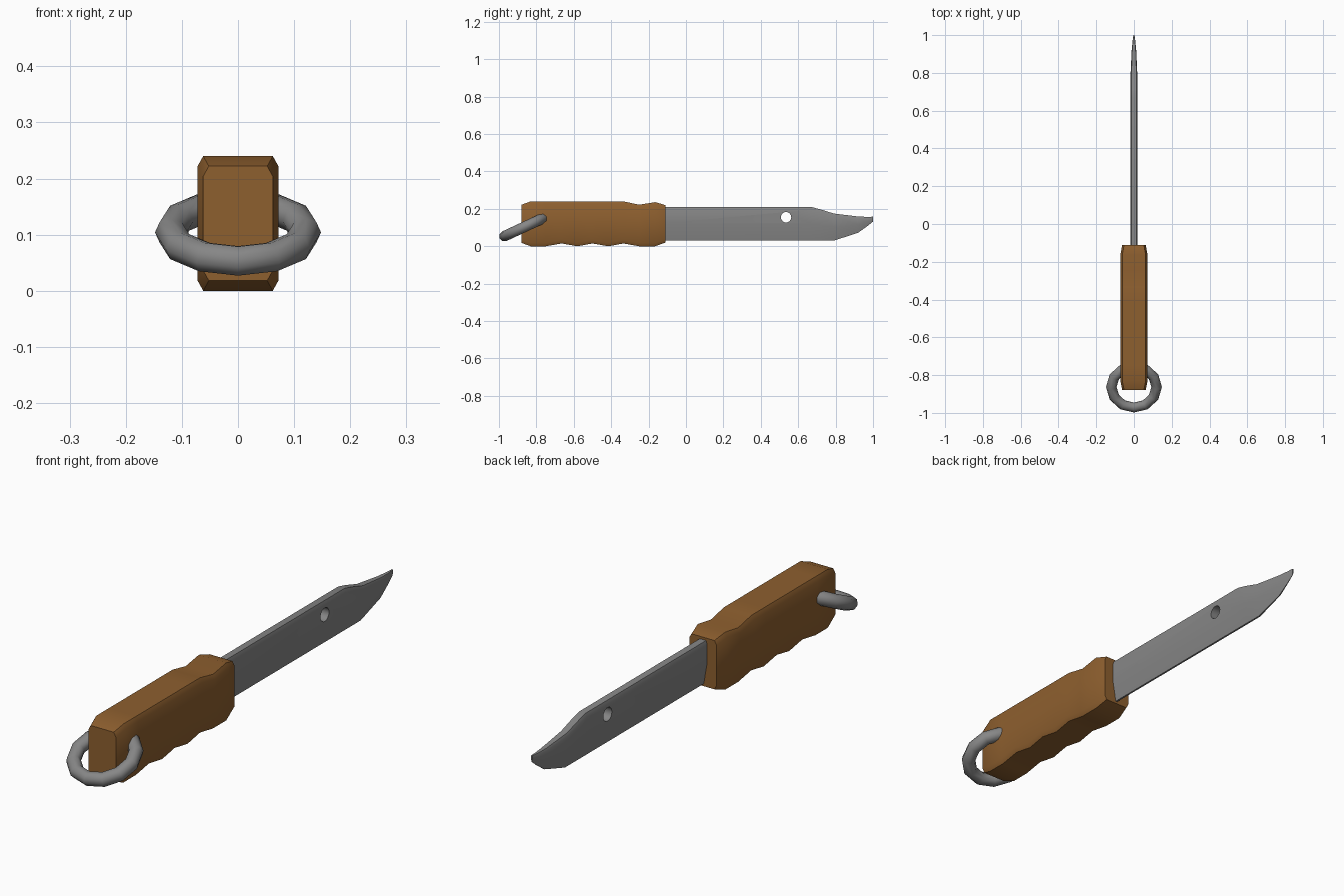
import bpy, bmesh, math

if "Cube" in bpy.data.objects:
    bpy.data.objects.remove(bpy.data.objects["Cube"])


def material(name, col):
    m = bpy.data.materials.new(name)
    m.diffuse_color = (*col, 1)
    m.use_nodes = True
    m.node_tree.nodes["Principled BSDF"].inputs["Base Color"].default_value = m.diffuse_color
    return m


wood = material("brown_wood", (0.27, 0.115, 0.028))
steel = material("grey_steel", (0.24, 0.24, 0.24))


def smooth(ob, angle):
    bpy.ops.object.select_all(action='DESELECT')
    ob.select_set(True)
    bpy.context.view_layer.objects.active = ob
    bpy.ops.object.shade_smooth_by_angle(angle=math.radians(angle))


def loft(name, sections, mat):
    """Skin closed cross-sections, each (y, [(x, z), ...]), along y."""
    bm = bmesh.new()
    rings = [[bm.verts.new((x, y, z)) for x, z in pts] for y, pts in sections]
    n = len(rings[0])
    for a, b in zip(rings, rings[1:]):
        for i in range(n):
            j = (i + 1) % n
            bm.faces.new((a[i], a[j], b[j], b[i]))
    bm.faces.new(rings[0])
    bm.faces.new(rings[-1])
    bmesh.ops.recalc_face_normals(bm, faces=bm.faces)
    me = bpy.data.meshes.new(name)
    bm.to_mesh(me)
    bm.free()
    ob = bpy.data.objects.new(name, me)
    bpy.context.collection.objects.link(ob)
    me.materials.append(mat)
    return ob


def mirrored(half):
    """Complete a right-hand half outline (top to bottom)."""
    return half + [(-x, z) for x, z in reversed(half)]


# Handle: (y, bottom z, top z, half width), with finger grooves below
handle_rows = [
    (-0.88, 0.018, 0.222, 0.062), (-0.83, 0, 0.24, 0.072),
    (-0.75, 0, 0.24, 0.072), (-0.665, 0.015, 0.24, 0.072),
    (-0.58, 0, 0.24, 0.072), (-0.5, 0.015, 0.24, 0.072),
    (-0.415, 0, 0.24, 0.072), (-0.335, 0.015, 0.24, 0.072),
    (-0.25, 0, 0.222, 0.072), (-0.165, 0, 0.236, 0.072),
    (-0.11, 0.02, 0.22, 0.062)]
handle = loft("handle", [
    (y, mirrored([(w - 0.01, t), (w, t - 0.018), (w, b + 0.018), (w - 0.01, b)]))
    for y, b, t, w in handle_rows], wood)
smooth(handle, 50)

# Blade: flat spine, tapering to a thin cutting edge and a clipped point
blade_rows = [
    (-0.15, 0.03, 0.21, 0.019), (0.67, 0.03, 0.21, 0.019),
    (0.72, 0.03, 0.197, 0.019), (0.79, 0.03, 0.175, 0.018),
    (0.92, 0.072, 0.159, 0.012), (0.97, 0.108, 0.157, 0.007),
    (1.0, 0.132, 0.158, 0.003)]
blade = loft("blade", [
    (y, mirrored([(w * 0.75, t), (w, t - 0.08 * (t - b)),
                  (w, b + 0.5 * (t - b)), (w * 0.2, b)]))
    for y, b, t, w in blade_rows], steel)

# Round hole through the blade
bpy.ops.mesh.primitive_cylinder_add(vertices=14, radius=0.028, depth=0.2,
                                    location=(0, 0.535, 0.155),
                                    rotation=(0, math.pi / 2, 0))
cutter = bpy.context.object
cutter.name = "hole_cutter"
cutter.hide_render = True
mod = blade.modifiers.new("hole", 'BOOLEAN')
mod.operation = 'DIFFERENCE'
mod.solver = 'EXACT'
mod.object = cutter
bpy.context.view_layer.objects.active = blade
bpy.ops.object.modifier_apply(modifier=mod.name)
bpy.data.objects.remove(cutter)
smooth(blade, 40)

# Lanyard ring hanging through the butt of the handle
bpy.ops.mesh.primitive_torus_add(major_segments=12, minor_segments=8,
                                 major_radius=0.12, minor_radius=0.028,
                                 location=(0, -0.863, 0.104),
                                 rotation=(math.radians(25), 0, 0))
ring = bpy.context.object
ring.name = "lanyard_ring"
ring.data.materials.append(steel)
smooth(ring, 60)
